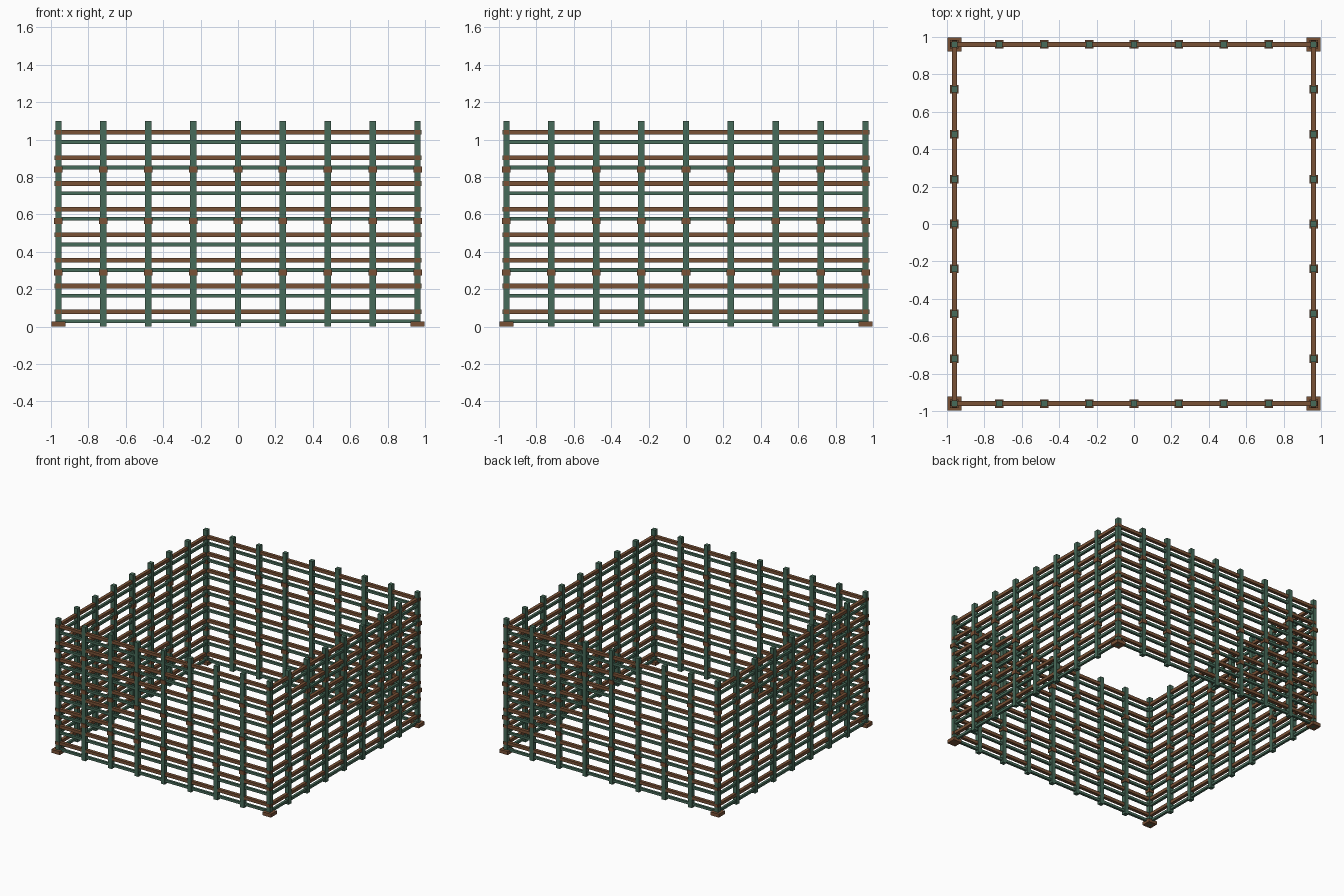
import bpy, bmesh
from mathutils import Matrix, Vector

if "Cube" in bpy.data.objects:
    bpy.data.objects.remove(bpy.data.objects["Cube"])


def material(name, rgb):
    m = bpy.data.materials.new(name)
    m.diffuse_color = (*rgb, 1)
    m.use_nodes = True
    m.node_tree.nodes["Principled BSDF"].inputs["Base Color"].default_value = m.diffuse_color
    return m


GREEN = material("weathered green", (0.062, 0.147, 0.100))
BROWN = material("rust brown", (0.190, 0.082, 0.036))


def boxes(name, mat, items):
    """One object made of (centre, size) boxes."""
    bm = bmesh.new()
    for centre, size in items:
        bmesh.ops.create_cube(bm, size=1, matrix=Matrix.Translation(centre)
                              @ Matrix.Diagonal((*size, 1)))
    me = bpy.data.meshes.new(name)
    bm.to_mesh(me)
    bm.free()
    me.materials.append(mat)
    ob = bpy.data.objects.new(name, me)
    bpy.context.collection.objects.link(ob)


R = 0.96        # half distance between fence lines
STEP = 0.24     # post spacing
RISE = 0.137    # rail spacing

# post positions around the square
spots = [(i * STEP, j * STEP) for i in range(-4, 5) for j in range(-4, 5)
         if max(abs(i), abs(j)) == 4]

# upright posts
boxes("posts", GREEN, [((x, y, 0.55), (0.034, 0.034, 1.10)) for x, y in spots])

# clamps around each post at three heights
boxes("post_clamps", BROWN, [((x, y, z), (0.046, 0.046, 0.032))
                             for x, y in spots for z in (0.29, 0.565, 0.84)])

# corner feet
boxes("corner_feet", BROWN, [((sx * R, sy * R, 0.014), (0.076, 0.076, 0.028))
                             for sx in (-1, 1) for sy in (-1, 1)])


def rails(name, mat, z0, half, depth, height):
    items = []
    for k in range(8):
        z = z0 + k * RISE
        for s in (-1, 1):
            items.append((Vector((0, s * R, z)), (2 * half, depth, height)))
            items.append((Vector((s * R, 0, z)), (depth, 2 * half, height)))
    boxes(name, mat, items)


# alternating horizontal rails
rails("brown_rails", BROWN, 0.080, 0.98, 0.026, 0.025)
rails("green_rails", GREEN, 0.028, 0.96, 0.020, 0.020)
